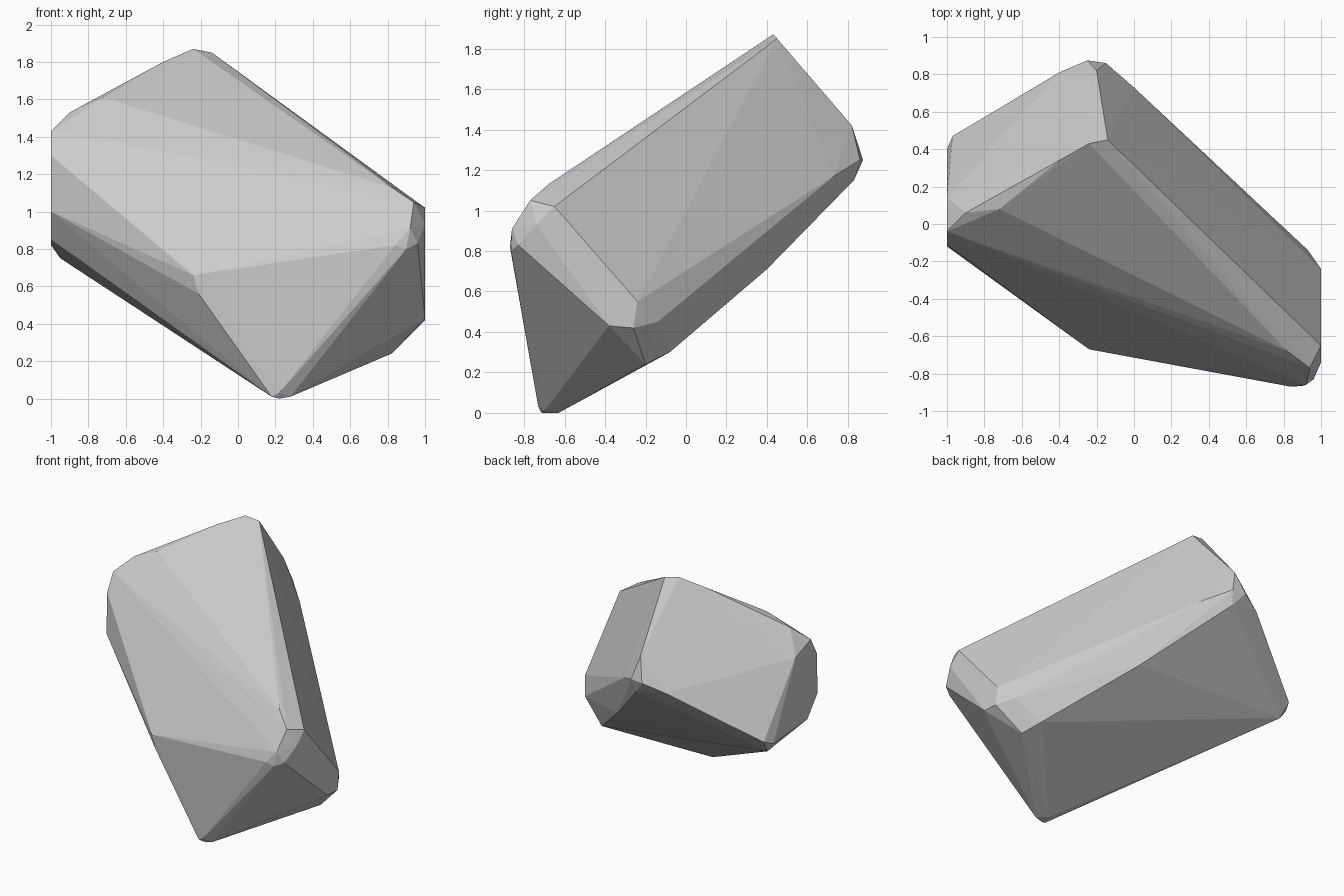
import bpy, bmesh

if "Cube" in bpy.data.objects:
    bpy.data.objects.remove(bpy.data.objects["Cube"])

# Corner clusters of the boulder; the faceted skin is their convex hull
peak = [(-.24, .43, 1.87), (-.14, .45, 1.85), (-.4, .34, 1.8)]
left_shoulder = [(-.72, .08, 1.61), (-.9, .06, 1.53), (-1, -.04, 1.43),
                 (-1, -.11, 1.3), (-1, .14, 1.36), (-1, -.12, 1.0)]
left_base = [(-1, 0, .85), (-1, .4, .82), (-.97, .47, .85), (-.95, .4, .75)]
back = [(-.25, .875, 1.25), (-.15, .86, 1.25), (-.2, .82, 1.42),
        (-.17, .83, 1.15), (-.4, .81, 1.19), (0, .73, 1.17)]
right_base = [(.28, .4, .71), (.75, -.08, .3), (.93, -.14, .45), (.82, -.2, .24),
              (1, -.24, .55), (1, -.26, .42), (1, -.38, .43)]
right_shoulder = [(1, -.65, 1.02), (1, -.74, .93), (.96, -.83, .83), (.9, -.865, .8),
                  (.84, -.87, .82), (.92, -.86, .91), (.94, -.77, 1.05), (.82, -.68, 1.13)]
front_keel = [(-.24, -.67, .66), (-.21, -.67, .56)]
foot = [(.22, -.71, 0), (.22, -.63, 0), (.18, -.72, .01), (.28, -.7, .01), (.22, -.73, .03)]

bm = bmesh.new()
for cluster in (peak, left_shoulder, left_base, back, right_base,
                right_shoulder, front_keel, foot):
    for p in cluster:
        bm.verts.new(p)
bmesh.ops.convex_hull(bm, input=bm.verts[:])
bmesh.ops.delete(bm, geom=[v for v in bm.verts if not v.link_faces], context='VERTS')
# Merge nearly coplanar triangles into clean flat facets
bmesh.ops.dissolve_limit(bm, angle_limit=.03, verts=bm.verts[:], edges=bm.edges[:])
bmesh.ops.recalc_face_normals(bm, faces=bm.faces[:])

mesh = bpy.data.meshes.new("boulder")
bm.to_mesh(mesh)
bm.free()
boulder = bpy.data.objects.new("boulder", mesh)
bpy.context.collection.objects.link(boulder)
